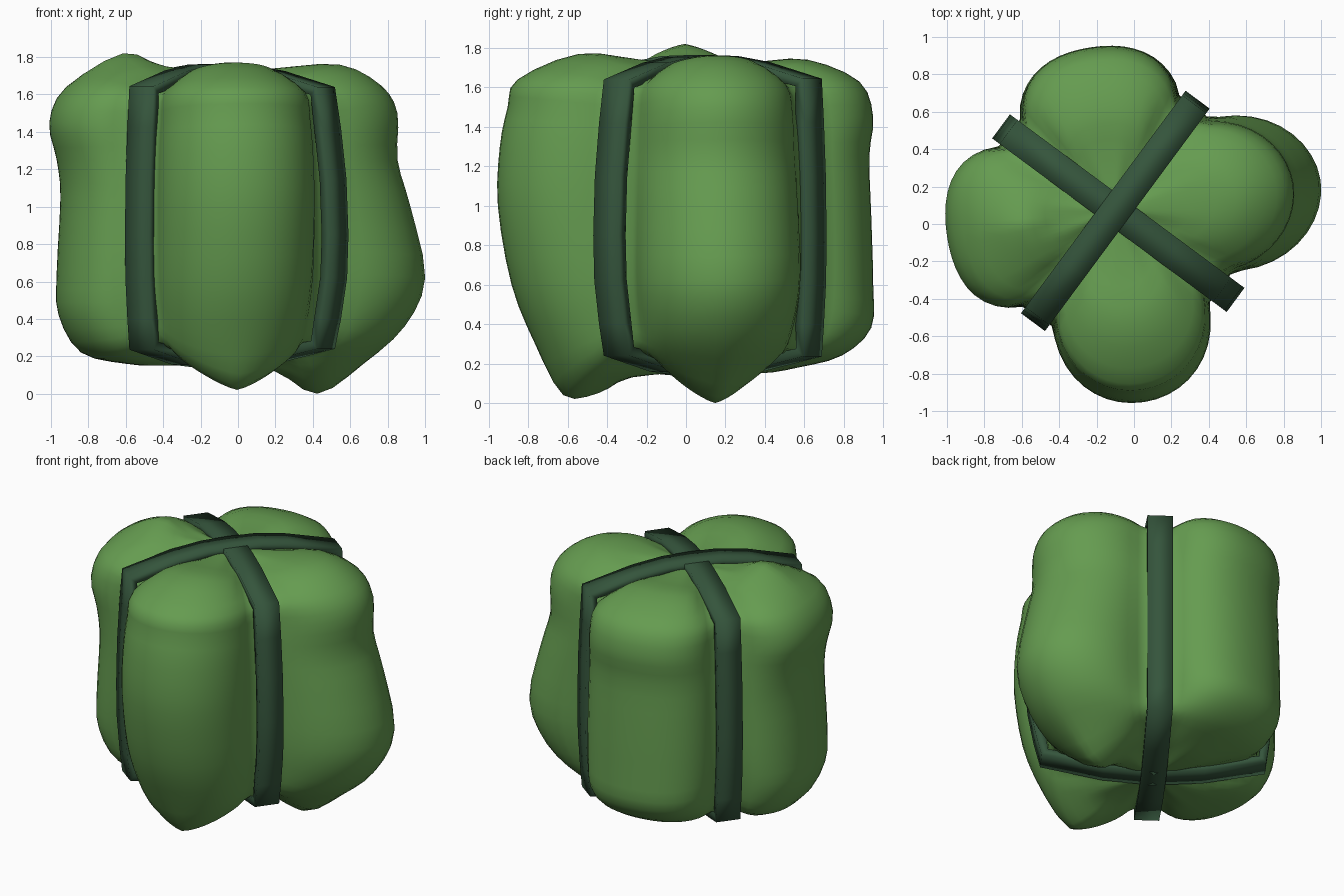
import bpy, bmesh, math
from mathutils import Vector

if "Cube" in bpy.data.objects:
    bpy.data.objects.remove(bpy.data.objects["Cube"])

CENTRE = Vector((-0.10, 0.07, 0))      # where the straps cross
TILT = math.radians(8.5)               # turn of the lobes in plan
BOTTOM, TOP = (0, 0.16), (0, 1.72)

# Radial profiles (radius, height) from bottom to top: middle of each lobe
right = [(.3, .12), (.53, .0), (.78, .16), (1.0, .36), (1.11, .62), (1.03, 1.0),
         (.96, 1.25), (.96, 1.5), (.87, 1.65), (.65, 1.76), (.3, 1.74)]
back = [(.3, .15), (.5, .18), (.72, .24), (.87, .38), (.88, .6), (.87, .95),
        (.86, 1.25), (.88, 1.45), (.81, 1.63), (.55, 1.74), (.3, 1.73)]
left = [(.3, .15), (.5, .16), (.74, .22), (.86, .42), (.87, .65), (.85, 1.05),
        (.87, 1.25), (.91, 1.45), (.82, 1.64), (.52, 1.82), (.3, 1.75)]
front = [(.35, .13), (.52, .05), (.7, .04), (.84, .3), (.96, .6), (1.03, 1.0),
         (1.02, 1.3), (.98, 1.5), (.93, 1.64), (.62, 1.77), (.3, 1.74)]
# Groove pressed in by the straps
groove = [(.3, .19), (.5, .23), (.63, .28), (.67, .42), (.7, .65), (.7, 1.0),
          (.69, 1.25), (.67, 1.45), (.63, 1.6), (.42, 1.67), (.25, 1.70)]
# Profile, swell span in degrees, squareness, profile points that form a peak
lobes = [(right, 36, 1.9, (1, 2)), (back, 38, 3.2, ()),
         (left, 39, 3.6, (9,)), (front, 37, 2.1, (1, 2))]


def material(name, colour):
    m = bpy.data.materials.new(name)
    m.diffuse_color = (*colour, 1)
    m.use_nodes = True
    m.node_tree.nodes["Principled BSDF"].inputs["Base Color"].default_value = m.diffuse_color
    return m


def finish(bm, name, mat, angle):
    bmesh.ops.recalc_face_normals(bm, faces=bm.faces)
    me = bpy.data.meshes.new(name)
    bm.to_mesh(me)
    bm.free()
    ob = bpy.data.objects.new(name, me)
    bpy.context.collection.objects.link(ob)
    me.materials.append(mat)
    bpy.ops.object.select_all(action='DESELECT')
    ob.select_set(True)
    bpy.context.view_layer.objects.active = ob
    bpy.ops.object.shade_smooth_by_angle(angle=math.radians(angle))
    return ob


def spline(points, steps):
    """Catmull-Rom curve through the points."""
    p = [Vector(q) for q in points]
    p = [p[0]] + p + [p[-1]]
    out = []
    for i in range(1, len(p) - 2):
        a, b, c, d = p[i - 1:i + 3]
        for k in range(steps):
            t = k / steps
            out.append(0.5 * (2 * b + (c - a) * t + (2 * a - 5 * b + 4 * c - d) * t * t
                              + (3 * b - a - 3 * c + d) * t ** 3))
    return out + [p[-1]]


def section(angle):
    """Body profile at a plan angle: blends a lobe into the groove."""
    quarter = round(angle / (math.pi / 2))
    off = abs(math.degrees(angle) - quarter * 90)
    lobe, span, power, peak = lobes[quarter % 4]
    mix = []
    for i, (g, l) in enumerate(zip(groove, lobe)):
        # keep clear of the strap, which has constant width
        gap = l[0] * math.sin(math.radians(45 - off))
        s = min(1, max(0, (gap - 0.05) / 0.12))
        s = s * s * (3 - 2 * s)
        w = s * max(0, 1 - (off / span) ** power)
        wz = s * max(0, 1 - (off / span) ** 1.3) if i in peak else w
        mix.append((g[0] + (l[0] - g[0]) * w, g[1] + (l[1] - g[1]) * wz))
    return spline([BOTTOM] + mix + [TOP], 3)


# Bundle body with four puffed lobes
green = material("leaf_green", (0.13, 0.33, 0.08))
bm = bmesh.new()
N = 96
rings = []
for i in range(N):
    a = 2 * math.pi * i / N
    d = Vector((math.cos(a + TILT), math.sin(a + TILT), 0))
    rings.append([bm.verts.new(CENTRE + d * q.x + Vector((0, 0, max(0, q.y))))
                  for q in section(a)[1:-1]])
for i in range(N):
    A, B = rings[i], rings[(i + 1) % N]
    for j in range(len(A) - 1):
        bm.faces.new((A[j], B[j], B[j + 1], A[j + 1]))
for end, z in ((0, BOTTOM[1]), (-1, TOP[1])):
    hub = bm.verts.new(CENTRE + Vector((0, 0, z)))
    for i in range(N):
        bm.faces.new((rings[i][end], rings[(i + 1) % N][end], hub))
finish(bm, "bundle", green, 60)

# Two flat straps wrapped over the grooves
dark = material("strap_green", (0.035, 0.09, 0.045))


def half_loop(corner, bulge):
    """One end of a strap, bottom to top; the upright part bows outward."""
    side = [(corner + bulge * f, z) for z, f in
            ((.24, 0), (.4, .45), (.62, .9), (.85, 1), (1.15, .85), (1.42, .45), (1.64, 0))]
    return [(.32, .16)] + side + [(.38, 1.725), (.18, 1.755)]


def strap(name, plan_angle, near, far, lift):
    d = Vector((math.cos(plan_angle), math.sin(plan_angle), 0))
    side = Vector((-d.y, d.x, 0)) * 0.08
    loop = half_loop(*near) + [(0, 1.76)]
    loop += [(-r, z) for r, z in reversed(half_loop(*far))] + [(0, 0.135)]
    bm = bmesh.new()
    pairs = []
    for r, z in loop:
        c = CENTRE + d * r + Vector((0, 0, z + math.copysign(lift, z - 0.9)))
        pairs.append((bm.verts.new(c - side), bm.verts.new(c + side)))
    for (a, b), (c, e) in zip(pairs, pairs[1:] + pairs[:1]):
        bm.faces.new((a, b, e, c))
    ob = finish(bm, name, dark, 35)
    mod = ob.modifiers.new("thickness", 'SOLIDIFY')
    mod.thickness = 0.06
    mod.offset = -1


strap("strap_left_right", TILT - math.pi / 4, (.71, .09), (.71, .05), 0.0)
strap("strap_front_back", TILT + math.pi / 4, (.71, .03), (.70, .04), 0.004)
